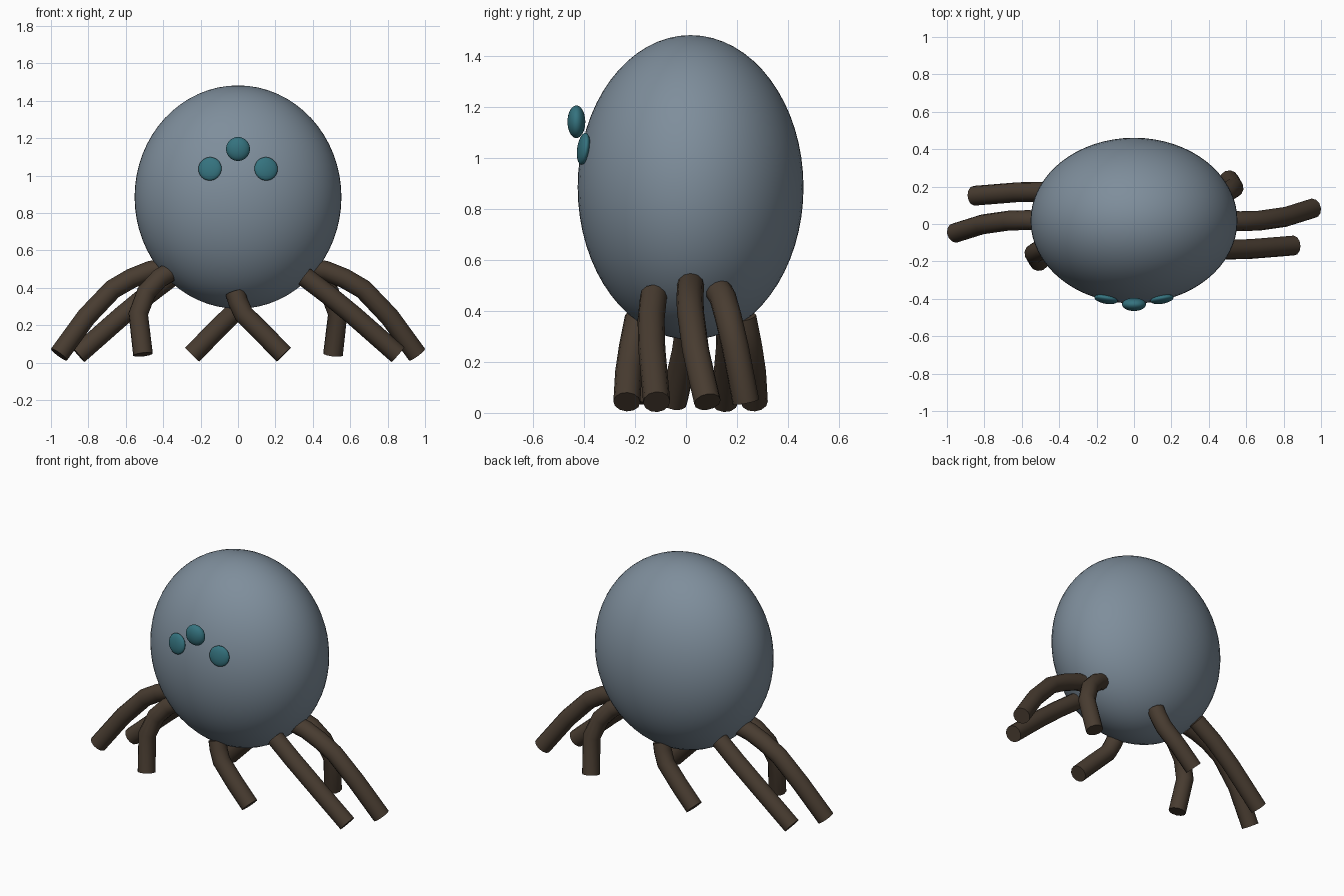
import bpy
from math import radians

if "Cube" in bpy.data.objects:
    bpy.data.objects.remove(bpy.data.objects["Cube"])

CY = 0.018  # y of the body's axis


def material(name, rgb):
    m = bpy.data.materials.new(name)
    m.diffuse_color = (*rgb, 1)
    m.use_nodes = True
    m.node_tree.nodes["Principled BSDF"].inputs["Base Color"].default_value = m.diffuse_color
    return m


BODY = material("slate", (0.21, 0.27, 0.33))
LEG = material("brown", (0.065, 0.045, 0.03))
EYE = material("teal", (0.035, 0.17, 0.21))


def ellipsoid(name, loc, radii, mat, rot=(0, 0, 0), segs=64, rings=32):
    bpy.ops.mesh.primitive_uv_sphere_add(segments=segs, ring_count=rings, location=loc, rotation=rot)
    o = bpy.context.object
    o.name = name
    o.scale = radii
    o.data.materials.append(mat)
    bpy.ops.object.shade_smooth()


def tube(name, pts, radius=0.053):
    cu = bpy.data.curves.new(name, 'CURVE')
    cu.dimensions = '3D'
    cu.bevel_depth = radius
    cu.bevel_resolution = 4
    cu.use_fill_caps = True
    sp = cu.splines.new('POLY')
    sp.points.add(len(pts) - 1)
    for p, co in zip(sp.points, pts):
        p.co = (*co, 1)
    o = bpy.data.objects.new(name, cu)
    bpy.context.collection.objects.link(o)
    bpy.ops.object.select_all(action='DESELECT')
    o.select_set(True)
    bpy.context.view_layer.objects.active = o
    bpy.ops.object.convert(target='MESH')
    o = bpy.context.object
    o.data.materials.append(LEG)
    bpy.ops.object.shade_smooth_by_angle(angle=radians(40))


# Egg-shaped body
ellipsoid("body", (0, CY, 0.885), (0.553, 0.443, 0.597), BODY)

# Three flattened eyes on the front
ellipsoid("eye_middle", (0, -0.43, 1.142), (0.064, 0.035, 0.064), EYE, segs=32, rings=16)
for side, s in (("right", 1), ("left", -1)):
    ellipsoid("eye_" + side, (0.15 * s, -0.402, 1.036), (0.063, 0.023, 0.063), EYE,
              (radians(-8), 0, radians(10 * s)), 32, 16)

# Leg centre lines, y relative to the body's axis; each repeats turned half round
legs = {
    "long_leg": [(0.40, 0, 0.505), (0.47, 0, 0.49), (0.57, -0.003, 0.45), (0.67, 0, 0.392),
                 (0.81, 0.02, 0.245), (0.957, 0.066, 0.043)],
    "straight_leg": [(0.355, -0.145, 0.46), (0.48, -0.155, 0.365), (0.62, -0.152, 0.25),
                     (0.855, -0.133, 0.043)],
    "bent_leg": [(0.37, 0.11, 0.48), (0.42, 0.127, 0.45), (0.49, 0.148, 0.375),
                 (0.533, 0.175, 0.26), (0.508, 0.217, 0.043)],
    "short_leg": [(-0.015, -0.205, 0.375), (0, -0.215, 0.325), (0.03, -0.228, 0.26),
                  (0.13, -0.243, 0.16), (0.245, -0.25, 0.043)],
}
for name, pts in legs.items():
    for end, s in (("a", 1), ("b", -1)):
        tube(f"{name}_{end}", [(x * s, y * s + CY, z) for x, y, z in pts])
